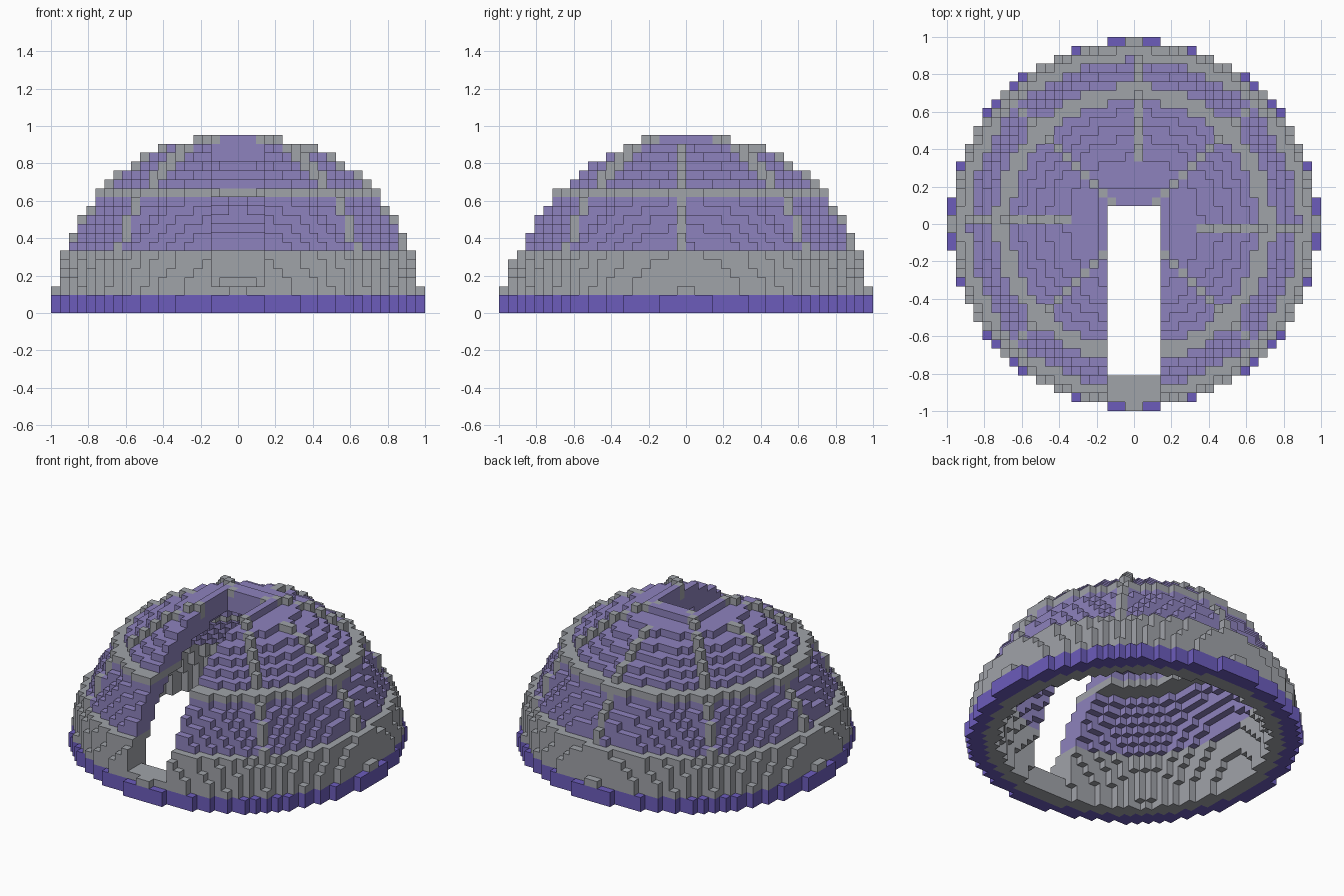
import bpy
import bmesh
from mathutils import Vector

if "Cube" in bpy.data.objects:
    bpy.data.objects.remove(bpy.data.objects["Cube"])

CELL = 1 / 21            # edge of one block
FRAME_R2 = 428.5         # squared radii, in blocks
PANEL_R2 = 400
INNER_R2 = 289
BAND_INNER_R2 = 259
BASE_TOP, WALL_TOP, BAND, SILL_TOP = 2, 7, 13, 3


def make_material(name, color):
    mat = bpy.data.materials.new(name)
    mat.use_nodes = True
    mat.diffuse_color = (*color, 1)
    mat.node_tree.nodes["Principled BSDF"].inputs["Base Color"].default_value = (*color, 1)
    return mat


def is_rib(x, y):
    """Eight radial ribs: four diagonals and four along the axes."""
    if abs(x) == abs(y):
        return True
    if x * x + y * y < 49:
        return False
    return (x > 0 and y == -0.5) or (x < 0 and y == 0.5) or \
           (y > 0 and x == 0.5) or (y < 0 and x == -0.5)


def part_at(i, j, k):
    """Name of the part that fills a block, or None where it is empty."""
    x, y, z = i + 0.5, j + 0.5, k + 0.5
    flat = x * x + y * y
    r2 = flat + z * z
    # viewing slot
    if abs(x) < 3 and y < 2 and k >= SILL_TOP:
        return None
    # foot ring
    if k < BASE_TOP:
        if r2 < INNER_R2 or flat > FRAME_R2:
            return None
        return "base_ring" if flat > 361 else "dome_frame"
    # horizontal band
    if k == BAND:
        return "dome_frame" if BAND_INNER_R2 < r2 <= FRAME_R2 else None
    if r2 < INNER_R2 or r2 > FRAME_R2:
        return None
    # lower wall
    if k < WALL_TOP:
        return "dome_frame"
    # raised ribs over the panels
    if r2 > 361 and is_rib(x, y):
        return "dome_frame"
    return "dome_panels" if r2 <= PANEL_R2 else None


blocks = {}
for i in range(-21, 21):
    for j in range(-21, 21):
        for k in range(21):
            part = part_at(i, j, k)
            if part:
                blocks[i, j, k] = part


def build_part(name, mat):
    """Join the outer faces of every block of one part."""
    bm = bmesh.new()
    corners = {}

    def corner(p):
        key = tuple(round(c) for c in p)
        if key not in corners:
            corners[key] = bm.verts.new(Vector(key) * CELL)
        return corners[key]

    for cell, part in blocks.items():
        if part != name:
            continue
        for axis in range(3):
            for side in (0, 1):
                near = list(cell)
                near[axis] += 2 * side - 1
                if tuple(near) in blocks:
                    continue
                u, v = Vector(), Vector()
                u[(axis + 1) % 3] = 1
                v[(axis + 2) % 3] = 1
                start = Vector(cell)
                start[axis] += side
                quad = [start, start + u, start + u + v, start + v]
                if side == 0:
                    quad.reverse()
                bm.faces.new([corner(p) for p in quad])
    mesh = bpy.data.meshes.new(name)
    bm.to_mesh(mesh)
    bm.free()
    mesh.materials.append(mat)
    obj = bpy.data.objects.new(name, mesh)
    bpy.context.collection.objects.link(obj)


build_part("base_ring", make_material("deep violet", (0.15, 0.107, 0.5)))
build_part("dome_frame", make_material("cool grey", (0.352, 0.366, 0.397)))
build_part("dome_panels", make_material("soft lavender", (0.27, 0.225, 0.51)))
